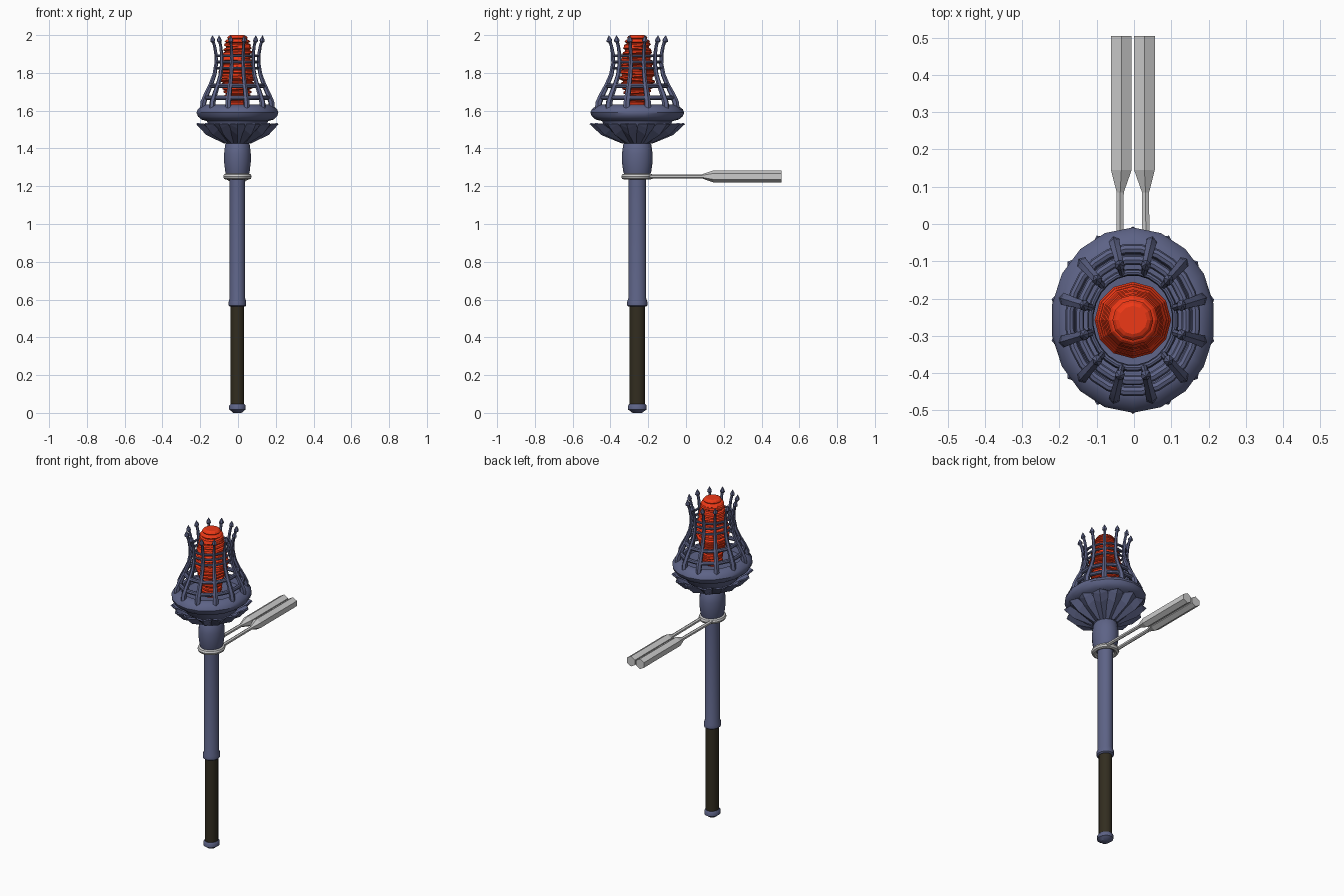
import bpy, bmesh, math, random
from mathutils import Vector

if "Cube" in bpy.data.objects:
    bpy.data.objects.remove(bpy.data.objects["Cube"])

random.seed(4)
CX, CY, SY = -0.003, -0.258, 1.13   # torch axis and its slightly oval section


def material(name, rgb):
    m = bpy.data.materials.new(name)
    m.diffuse_color = (*rgb, 1)
    m.use_nodes = True
    m.node_tree.nodes["Principled BSDF"].inputs["Base Color"].default_value = m.diffuse_color
    return m


BLUE = material("blue_metal", (0.11, 0.125, 0.24))
RED = material("red_flame", (0.85, 0.04, 0.008))
BROWN = material("dark_grip", (0.032, 0.026, 0.014))


def finish(name, bm, mat=None, smooth=True):
    bmesh.ops.recalc_face_normals(bm, faces=bm.faces)
    me = bpy.data.meshes.new(name)
    bm.to_mesh(me)
    bm.free()
    ob = bpy.data.objects.new(name, me)
    bpy.context.collection.objects.link(ob)
    if mat:
        me.materials.append(mat)
    if smooth:
        bpy.ops.object.select_all(action='DESELECT')
        ob.select_set(True)
        bpy.context.view_layer.objects.active = ob
        bpy.ops.object.shade_smooth_by_angle(angle=math.radians(40))
    return ob


def polar(r, a, z, sy=SY):
    return Vector((CX + r * math.cos(a), CY + sy * r * math.sin(a), z))


def skin(bm, rings, caps=True, loop=False):
    n = len(rings[0])
    pairs = list(zip(rings, rings[1:])) + ([(rings[-1], rings[0])] if loop else [])
    for a, b in pairs:
        for i in range(n):
            j = (i + 1) % n
            bm.faces.new((a[i], a[j], b[j], b[i]))
    if caps and not loop:
        bm.faces.new(rings[0])
        bm.faces.new(rings[-1])


def lathe(name, prof, mat=None, n=18, loop=False):
    bm = bmesh.new()
    rings = [[bm.verts.new(polar(r, math.tau * (i + .5) / n, z)) for i in range(n)] for r, z in prof]
    skin(bm, rings, loop=loop)
    return finish(name, bm, mat)


def hoop(name, r, z, w, h, mat=BLUE, n=24):
    prof = [(r + w * math.cos(math.tau * k / 8), z + h * math.sin(math.tau * k / 8)) for k in range(8)]
    return lathe(name, prof, mat, n, loop=True)


# Handle
lathe("pommel", [(.022, 0), (.036, .012), (.044, .017), (.044, .038), (.038, .046)], BLUE)
lathe("grip", [(.037, .04), (.037, .57)], BROWN, 12)
lathe("shaft", [(.040, .562), (.047, .568), (.047, .59), (.042, .605), (.042, 1.25)], BLUE)
hoop("clamp_ring", .061, 1.251, .015, .016, None)
lathe("neck", [(.058, 1.25), (.066, 1.28), (.072, 1.33), (.072, 1.37), (.066, 1.42), (.058, 1.432)], BLUE)

# Bowl with a hollow top
lathe("bowl", [(.058, 1.425), (.075, 1.44), (.145, 1.50), (.165, 1.545), (.195, 1.553), (.213, 1.57),
               (.220, 1.590), (.213, 1.608), (.195, 1.623), (.178, 1.632), (.165, 1.63),
               (.155, 1.60), (.05, 1.59)], BLUE)

# Pointed petals beneath the bowl
bm = bmesh.new()
N = 14
for i in range(N):
    a = math.tau * (i + .5) / N
    w = math.pi / N
    base = [bm.verts.new(polar(.066, a + s * w, 1.432)) for s in (-1, 0, 1)]
    mid = [bm.verts.new(polar(r, a + s * w, z)) for s, r, z in ((-1, .158, 1.508), (0, .165, 1.478), (1, .158, 1.508))]
    sh = [bm.verts.new(polar(r, a + s * w, z)) for s, r, z in ((-.85, .195, 1.532), (0, .197, 1.512), (.85, .195, 1.532))]
    tip = bm.verts.new(polar(.218, a, 1.534))
    for lo, hi in ((base, mid), (mid, sh)):
        for k in (0, 1):
            bm.faces.new((lo[k], lo[k + 1], hi[k + 1], hi[k]))
    for k in (0, 1):
        bm.faces.new((sh[k], sh[k + 1], tip))
petals = finish("petals", bm, BLUE, smooth=False)
mod = petals.modifiers.new("thickness", 'SOLIDIFY')
mod.thickness = .008

# Cage bars ending in spear points: (radius, height, thickness)
path = [(.190, 1.605, .016), (.186, 1.645, .016), (.168, 1.69, .014), (.147, 1.735, .012),
        (.126, 1.79, .011), (.116, 1.85, .010), (.118, 1.90, .009), (.126, 1.945, .008),
        (.132, 1.962, .008), (.135, 1.968, .014), (.136, 1.978, .012), (.138, 1.998, .001)]
bm = bmesh.new()
for i in range(12):
    a = math.tau * (i + .5) / 12
    rings = []
    for k, (r, z, t) in enumerate(path):
        p, q = path[max(k - 1, 0)], path[min(k + 1, len(path) - 1)]
        d = Vector((q[0] - p[0], q[1] - p[1])).normalized()
        ring = []
        for s in range(6):
            u, v = t * math.cos(math.tau * s / 6), t * math.sin(math.tau * s / 6)
            ring.append(bm.verts.new(polar(r + u * d.y, a + v / r, z - u * d.x)))
        rings.append(ring)
    skin(bm, rings)
finish("cage_bars", bm, BLUE)

# Cage hoops
for k, (r, z, t) in enumerate([(.170, 1.668, .012), (.144, 1.732, .012), (.116, 1.825, .007),
                               (.113, 1.858, .007), (.114, 1.89, .007)]):
    hoop(f"cage_hoop_{k + 1}", r, z, t, t)

# Flame: a stack of tilted overlapping layers
shape = [(1.585, .055), (1.66, .062), (1.71, .075), (1.76, .092), (1.80, .100),
         (1.85, .085), (1.92, .074), (1.965, .066), (2.0, .044)]


def flame_r(z):
    for (z0, r0), (z1, r1) in zip(shape, shape[1:]):
        if z <= z1:
            return r0 + (r1 - r0) * (z - z0) / (z1 - z0)
    return shape[-1][1]


bm = bmesh.new()
M = 20
step = .415 / M
rings = []
for k in range(M):
    tilt = random.uniform(.03, .11) if k < M - 2 else 0
    turn = random.uniform(0, math.tau)
    for f, s in ((0, .86), (.3, 1.03), (.75, 1.0), (.98, .86)):
        z = 1.585 + (k + f) * step
        r = flame_r(z) * s
        rings.append([bm.verts.new(polar(r, math.tau * i / 12,
                      min(2, z + tilt * r * math.cos(math.tau * i / 12 - turn)), 1.0)) for i in range(12)])
skin(bm, rings)
finish("flame", bm, RED, smooth=False)

# Two hexagonal mounting prongs: (y, centre x, radius)
for side, name in ((-1, "left"), (1, "right")):
    bm = bmesh.new()
    rings = []
    for y, x, r in ((-.205, .036, .011), (.085, .034, .011), (.145, .031, .032), (.505, .031, .032)):
        rings.append([bm.verts.new((CX + side * x + r * math.sin(math.tau * s / 6), y,
                                    1.252 + r * math.cos(math.tau * s / 6))) for s in range(6)])
    skin(bm, rings)
    finish(f"{name}_mounting_prong", bm, None, smooth=False)
